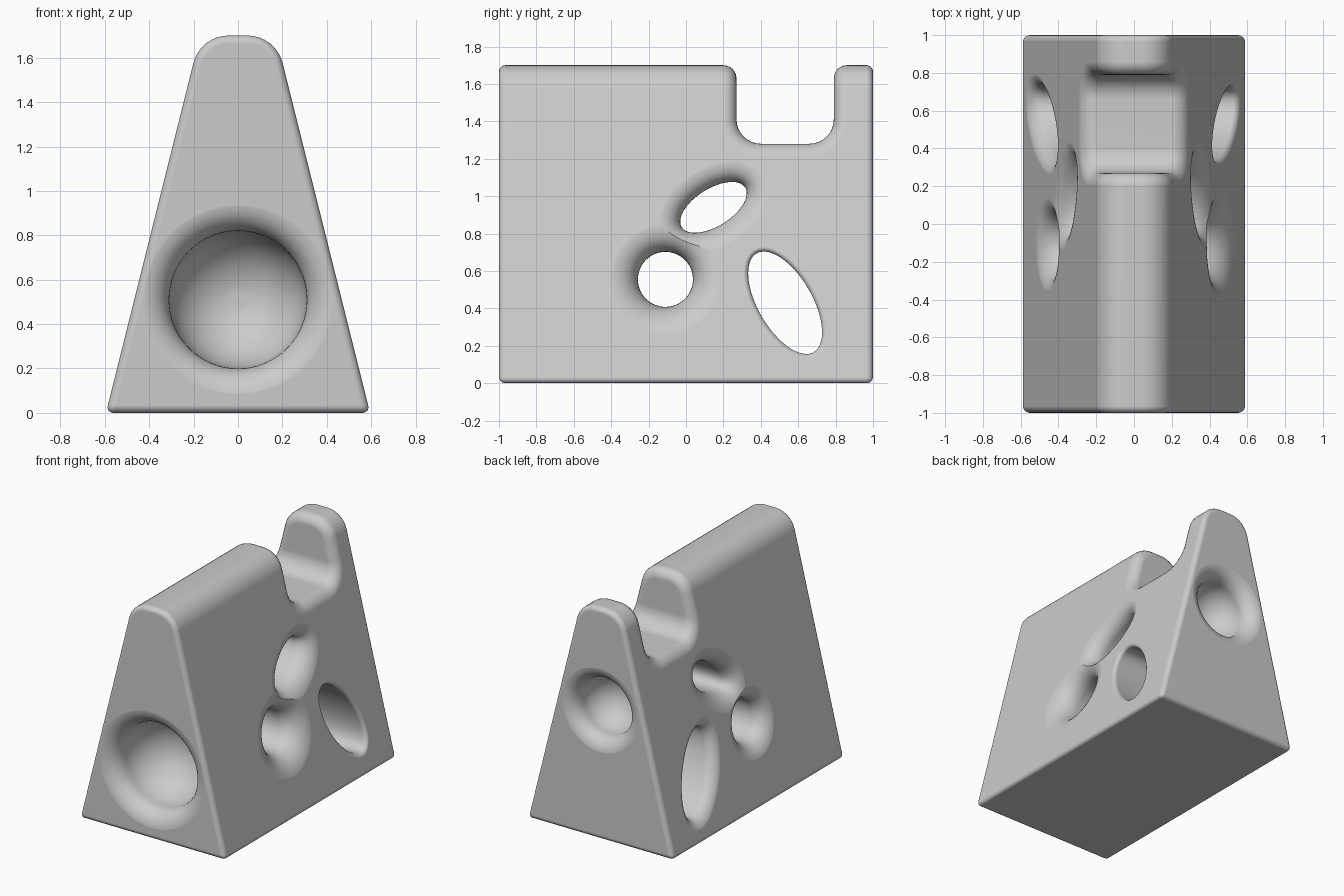
import bpy, bmesh, math
from mathutils import Vector

cube = bpy.data.objects.get("Cube")
if cube:
    bpy.data.objects.remove(cube, do_unlink=True)

BASE, SLOPE, TOP = 0.595, 0.25, 1.7   # half width at floor, taper, height

mat = bpy.data.materials.new("plain_grey")
mat.use_nodes = True
grey = (0.6, 0.6, 0.6, 1)
mat.diffuse_color = grey
mat.node_tree.nodes["Principled BSDF"].inputs["Base Color"].default_value = grey


def loft(name, rings):
    """Closed solid skinned through rings of equal length."""
    bm = bmesh.new()
    loops = [[bm.verts.new(p) for p in ring] for ring in rings]
    for a, b in zip(loops, loops[1:]):
        for i in range(len(a)):
            j = (i + 1) % len(a)
            bm.faces.new((a[i], a[j], b[j], b[i]))
    bm.faces.new(loops[0])
    bm.faces.new(loops[-1])
    bmesh.ops.recalc_face_normals(bm, faces=bm.faces)
    mesh = bpy.data.meshes.new(name)
    bm.to_mesh(mesh)
    bm.free()
    obj = bpy.data.objects.new(name, mesh)
    bpy.context.collection.objects.link(obj)
    return obj


def rounded(corners, steps=8):
    """Outline from (u, v, radius) corners."""
    out = []
    for i, (u, v, r) in enumerate(corners):
        p = Vector((u, v))
        if not r:
            out.append(p)
            continue
        a = (Vector(corners[i - 1][:2]) - p).normalized()
        b = (Vector(corners[(i + 1) % len(corners)][:2]) - p).normalized()
        half = a.angle(b) / 2
        c = p + (a + b).normalized() * r / math.sin(half)
        s, e = (p + a * r / math.tan(half)) - c, (p + b * r / math.tan(half)) - c
        for k in range(steps + 1):
            t = k / steps
            w = s.angle(e)
            out.append(c + (s * math.sin((1 - t) * w) + e * math.sin(t * w)) / math.sin(w))
    return out


def apply(obj, kind, **settings):
    mod = obj.modifiers.new(kind.lower(), kind)
    for key, value in settings.items():
        setattr(mod, key, value)
    bpy.context.view_layer.objects.active = obj
    bpy.ops.object.modifier_apply(modifier=mod.name)


def cut(obj, cutter):
    cutter.hide_render = True
    apply(obj, 'BOOLEAN', operation='DIFFERENCE', solver='EXACT', object=cutter)
    bpy.data.objects.remove(cutter, do_unlink=True)


# Wedge body with a rounded ridge
tip = BASE - SLOPE * TOP
section = rounded([(-BASE, 0, 0), (BASE, 0, 0), (tip, TOP, 0.163), (-tip, TOP, 0.163)])
body = loft("wedge_block", [[(u, y, v) for u, v in section] for y in (-1, 1)])
body.data.materials.append(mat)

# Notch across the ridge
slot = rounded([(0.27, 2, 0), (0.27, 1.28, 0.13), (0.79, 1.28, 0.13), (0.79, 2, 0)])
cut(body, loft("notch_cutter", [[(x, u, v) for u, v in slot] for x in (-1, 1)]))

# Soft outer edges, wider around the notch
bm = bmesh.new()
bm.from_mesh(body.data)
bmesh.ops.remove_doubles(bm, verts=bm.verts, dist=0.0005)
weight = bm.edges.layers.float.new("bevel_weight_edge")
for e in bm.edges:
    if len(e.link_faces) == 2 and e.calc_face_angle(0) > math.radians(40):
        mid = (e.verts[0].co + e.verts[1].co) / 2
        e[weight] = 1.0 if mid.z > 1.2 and 0.2 < mid.y < 0.85 else 0.5
bm.to_mesh(body.data)
bm.free()
apply(body, 'BEVEL', limit_method='WEIGHT', width=0.07, segments=6)


def flare(f, steps=10):
    """(outward offset, depth) pairs for a rounded mouth."""
    arc = [k * math.pi / 2 / steps for k in range(steps + 1)]
    return [(f, -0.1)] + [(f * (1 - math.sin(a)), f * (1 - math.cos(a)) - 0.001) for a in arc]


def tunnel(cy, cz, ra, rb, tilt, flare_left, flare_right, n=64):
    """Oval hole through both sloping sides."""
    def ring(side, offset, depth):
        pts = []
        for k in range(n):
            t = 2 * math.pi * k / n
            nrm = Vector((math.cos(t) / ra, math.sin(t) / rb)).normalized()
            u, v = Vector((ra * math.cos(t), rb * math.sin(t))) + nrm * offset
            y = cy + u * math.cos(tilt) - v * math.sin(tilt)
            z = cz + u * math.sin(tilt) + v * math.cos(tilt)
            pts.append((side * (BASE - SLOPE * z - depth), y, z))
        return pts
    rings = [ring(1, *p) for p in flare(flare_left)]
    rings += [ring(-1, *p) for p in reversed(flare(flare_right))]
    cut(body, loft("tunnel_cutter", rings))


def bowl(cz, neck, f, side, n=64):
    """Round hollow in an end face."""
    prof = [(neck + o, d) for o, d in flare(f)]
    for k in range(1, 16):
        a = k * math.pi / 32
        prof.append((neck * math.cos(a), f + neck * math.sin(a)))
    angles = [2 * math.pi * k / n for k in range(n)]
    cut(body, loft("bowl_cutter", [[(r * math.cos(t), side * (1 - d), cz + r * math.sin(t))
                                    for t in angles] for r, d in prof]))


# Three oval tunnels and two end hollows
tunnel(-0.11, 0.555, 0.147, 0.147, 0, 0.16, 0.11)
tunnel(0.147, 0.94, 0.2, 0.1, math.radians(32), 0.12, 0.12)
tunnel(0.53, 0.43, 0.305, 0.145, math.radians(-60), 0.03, 0.08)
bowl(0.51, 0.31, 0.13, -1)
bowl(0.95, 0.21, 0.11, 1)

# Smooth shading
bpy.ops.object.select_all(action='DESELECT')
body.select_set(True)
bpy.context.view_layer.objects.active = body
bpy.ops.object.shade_smooth_by_angle(angle=math.radians(35))
apply(body, 'WEIGHTED_NORMAL', keep_sharp=True)
